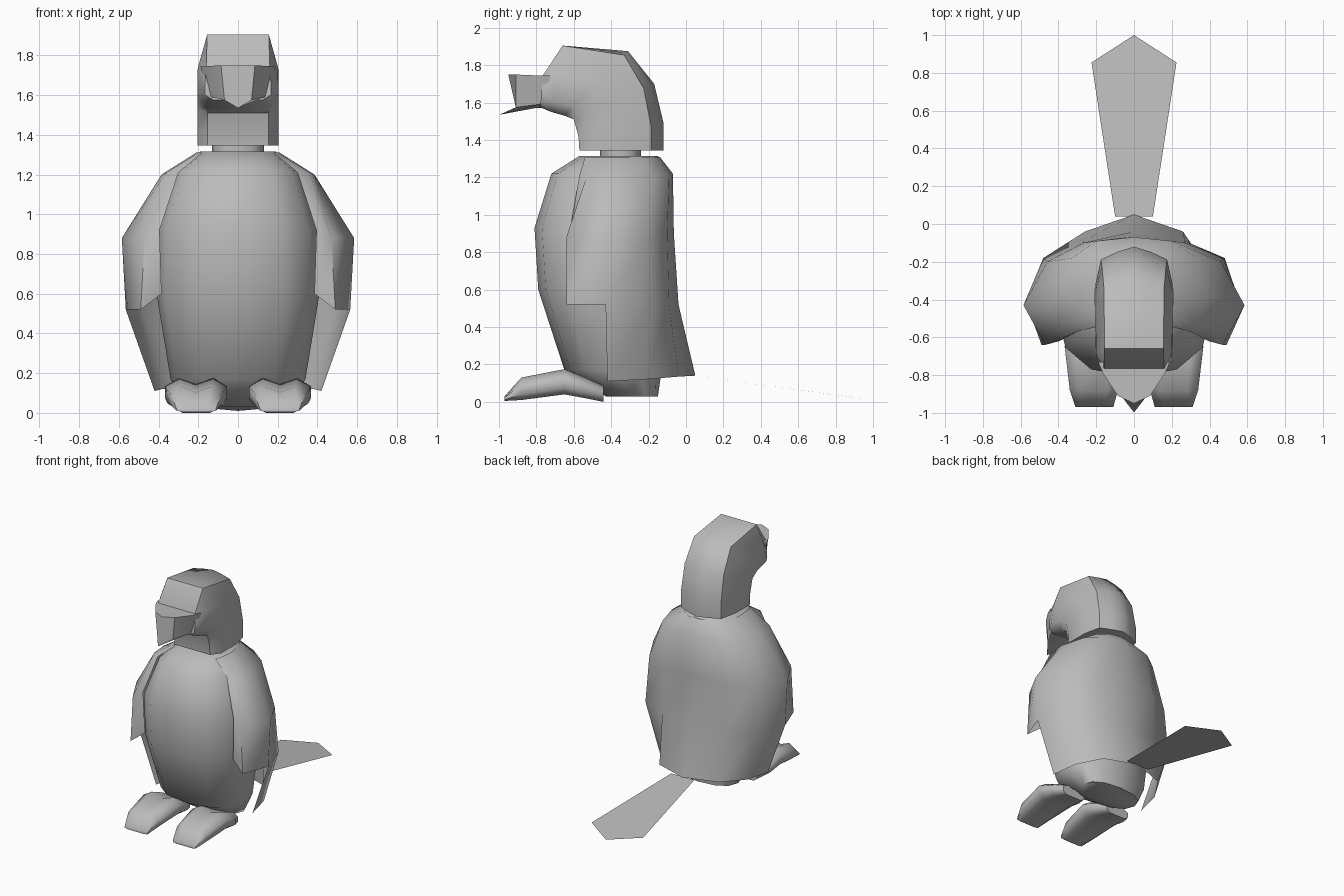
import bpy, math

if "Cube" in bpy.data.objects:
    bpy.data.objects.remove(bpy.data.objects["Cube"])

grey = bpy.data.materials.new("plain grey")
grey.diffuse_color = (0.5, 0.5, 0.5, 1)
grey.use_nodes = True
grey.node_tree.nodes["Principled BSDF"].inputs["Base Color"].default_value = grey.diffuse_color


def build(name, verts, faces, angle=60):
    mesh = bpy.data.meshes.new(name)
    mesh.from_pydata(verts, [], faces)
    mesh.materials.append(grey)
    obj = bpy.data.objects.new(name, mesh)
    bpy.context.collection.objects.link(obj)
    bpy.ops.object.select_all(action='DESELECT')
    obj.select_set(True)
    bpy.context.view_layer.objects.active = obj
    bpy.ops.object.mode_set(mode='EDIT')
    bpy.ops.mesh.select_all(action='SELECT')
    bpy.ops.mesh.remove_doubles(threshold=0.0005)
    bpy.ops.mesh.normals_make_consistent(inside=False)
    bpy.ops.object.mode_set(mode='OBJECT')
    bpy.ops.object.shade_smooth_by_angle(angle=math.radians(angle))
    return obj


def loft(name, rings, angle=60):
    """Closed tube through rings of equal point count, capped at both ends."""
    n = len(rings[0])
    verts = [p for r in rings for p in r]
    faces = [(i * n + j, i * n + (j + 1) % n, (i + 1) * n + (j + 1) % n, (i + 1) * n + j)
             for i in range(len(rings) - 1) for j in range(n)]
    faces += [tuple(range(n)), tuple(range(len(verts) - n, len(verts)))]
    return build(name, verts, faces, angle)


def oval(z, front, back, w, n=12, power=0.85):
    """Horizontal slightly squared oval."""
    ring = []
    for k in range(n):
        a = 2 * math.pi * k / n
        s, c = math.sin(a), math.cos(a)
        s, c = (math.copysign(abs(v) ** power, v) if abs(v) > 1e-6 else 0 for v in (s, c))
        ring.append((w * s, (front + back) / 2 - (back - front) / 2 * c, z))
    return ring


# Body and neck
loft("body", [oval(0.03, -0.43, -0.15, 0.25), oval(0.17, -0.65, -0.13, 0.34),
              oval(0.60, -0.79, -0.10, 0.41), oval(0.93, -0.81, -0.11, 0.41),
              oval(1.22, -0.72, -0.11, 0.31), oval(1.315, -0.57, -0.15, 0.19)])
loft("neck", [oval(1.28, -0.46, -0.24, 0.13), oval(1.37, -0.46, -0.24, 0.13)])

# Head: sections swept from the neck up and forward to the beak
# (inner y, inner z, outer y, outer z, half width, half width of outer corner, outer drop)
sections = [(-.57, 1.345, -.12, 1.345, .205, .175, .15), (-.575, 1.42, -.12, 1.49, .205, .175, .15),
            (-.60, 1.51, -.17, 1.70, .205, .17, .13), (-.65, 1.53, -.31, 1.875, .205, .16, .06),
            (-.72, 1.55, -.66, 1.905, .20, .155, .0), (-.78, 1.575, -.765, 1.745, .165, .16, .0)]
rings = []
for iy, iz, oy, oz, w, cw, drop in sections:
    half = [(0, 0), (w * .75, .0), (w, .15), (w, .55), (cw, 1 - drop), (cw * .5, 1 - drop * .4), (0, 1)]
    loop = half + [(-x, t) for x, t in half[-2:0:-1]]
    rings.append([(x, iy + (oy - iy) * t, iz + (oz - iz) * t) for x, t in loop])
loft("head", rings, 50)

# Beak: blunt wedge with a central ridge that points down at the tip
beak = []
for y, w, top, low, tip_y, tip_z in [(-.73, .19, 1.745, 1.60, -.73, 1.57),
                                     (-.79, .165, 1.745, 1.59, -.81, 1.57),
                                     (-.91, .085, 1.75, 1.575, -.998, 1.535)]:
    beak.append([(-w, y, top), (0, y - (.04 if y < -.9 else 0), top), (w, y, top),
                 (w * .8, y, low), (0, tip_y, tip_z), (-w * .8, y, low)])
loft("beak", beak, 50)

# Wings folded into one sheet over the back: rows run from back centre to the front edge
rows = [
    [(0, -.14, 1.31), (.10, -.16, 1.31), (.17, -.22, 1.31), (.21, -.36, 1.31), (.20, -.50, 1.31), (.18, -.54, 1.31)],
    [(0, -.07, 1.22), (.20, -.09, 1.21), (.33, -.18, 1.20), (.385, -.38, 1.20), (.36, -.53, 1.21), (.30, -.57, 1.21)],
    [(0, -.065, .90), (.27, -.10, .89), (.46, -.20, .88), (.585, -.43, .88), (.47, -.64, .88), (.395, -.62, .92)],
    [(0, -.04, .52), (.27, -.09, .52), (.48, -.18, .52), (.565, -.43, .52), (.49, -.64, .52), (.385, -.61, .60)],
    [(0, .05, .14), (.26, -.04, .135), (.38, -.22, .12), (.42, -.42, .11)]]
verts, faces = [], []
for side in (1, -1):
    index = []
    for row in rows:
        index.append(list(range(len(verts), len(verts) + len(row))))
        verts += [(x * side, y, z) for x, y, z in row]
    for a, b in zip(index, index[1:]):
        for j in range(len(b) - 1):
            faces.append((a[j], a[j + 1], b[j + 1], b[j])[::side])
build("wings", verts, faces, 60)

# Tail: flat pointed blade
build("tail", [(-.10, .04, .14), (.10, .04, .14), (.225, .855, .03), (0, 1.0, .01), (-.225, .855, .03)],
      [(0, 1, 2, 3, 4)])

# Feet: two toe lobes side by side, swept from toe tip to heel
lobes = [(.15, 0), (.5, 0), (.85, 0), (1, .25), (1, .7), (.78, 1), (.5, .78), (.22, 1), (0, .7), (0, .25)]
for side, label in ((1, "left_foot"), (-1, "right_foot")):
    rings = []
    for y, z0, z1, x0, x1 in [(-.97, .005, .03, .11, .31), (-.88, .01, .13, .085, .34),
                              (-.65, .04, .175, .055, .367), (-.54, .02, .13, .07, .355),
                              (-.44, 0, .085, .11, .31)]:
        rings.append([(side * (x0 + (x1 - x0) * u), y, z0 + (z1 - z0) * v) for u, v in lobes])
    loft(label, rings, 60)
